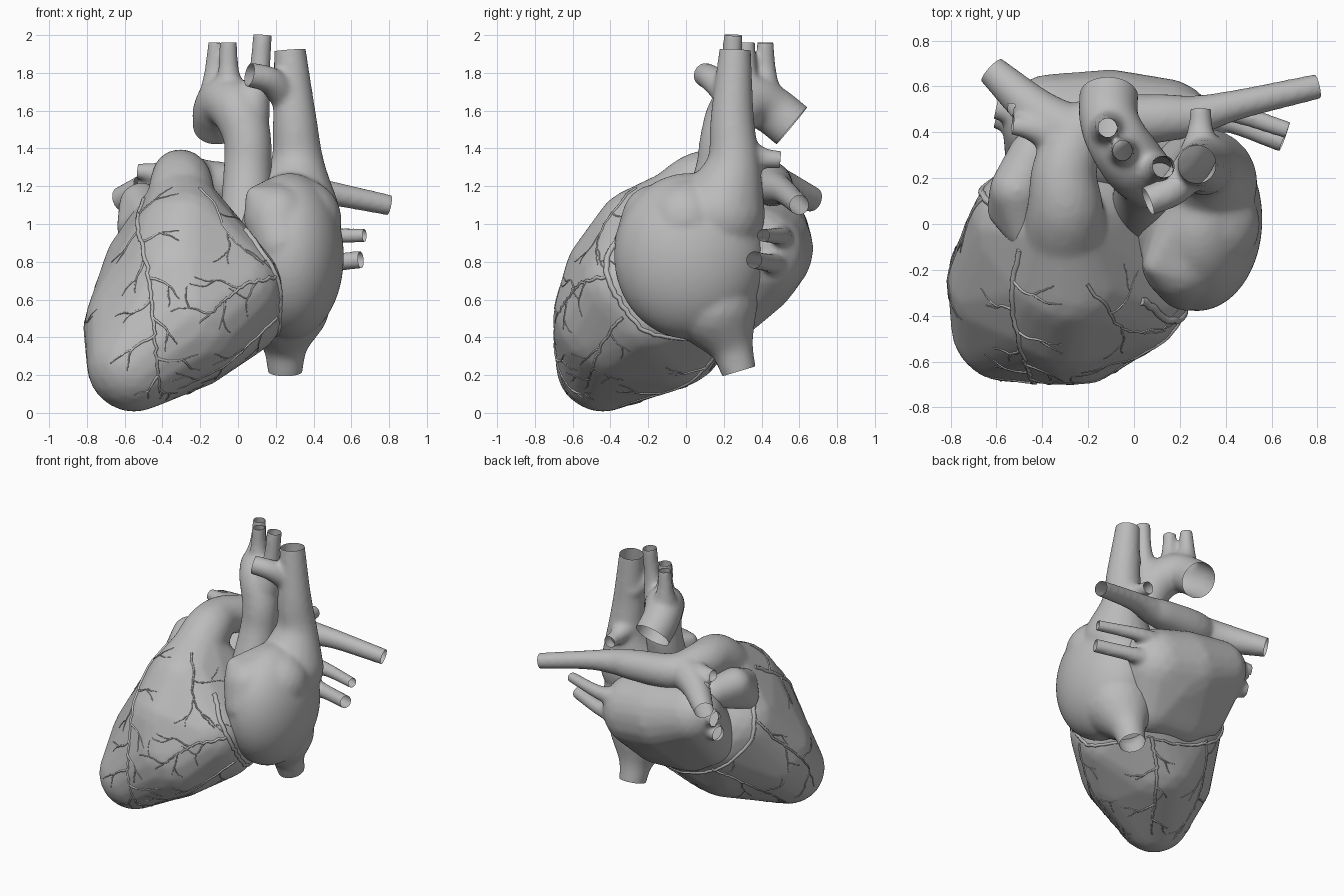
import bpy, bmesh, math, random
from mathutils import Vector, Matrix
from mathutils.bvhtree import BVHTree

random.seed(4)
if "Cube" in bpy.data.objects:
    bpy.data.objects.remove(bpy.data.objects["Cube"], do_unlink=True)

grey = bpy.data.materials.new("plain grey")
grey.use_nodes = True
grey.diffuse_color = (0.5, 0.5, 0.5, 1)
grey.node_tree.nodes["Principled BSDF"].inputs["Base Color"].default_value = (0.5, 0.5, 0.5, 1)

# Unit ball used to build every rounded form
ball = bmesh.new()
bmesh.ops.create_icosphere(ball, subdivisions=3, radius=1)
BALL = [v.co.copy() for v in ball.verts]
ball.free()


def hull(bm, balls):
    """Add the convex skin around balls given as (x, y, z, radius)."""
    part = bmesh.new()
    for x, y, z, r in balls:
        for p in BALL:
            part.verts.new(Vector((x, y, z)) + p * r)
    bmesh.ops.convex_hull(part, input=part.verts[:])
    loose = [v for v in part.verts if not v.link_faces]
    bmesh.ops.delete(part, geom=loose, context='VERTS')
    bmesh.ops.recalc_face_normals(part, faces=part.faces[:])
    append(bm, part)


def append(bm, part):
    mesh = bpy.data.meshes.new("part")
    part.to_mesh(mesh)
    part.free()
    bm.from_mesh(mesh)
    bpy.data.meshes.remove(mesh)


def ellipsoid(bm, centre, radii):
    part = bmesh.new()
    shape = Matrix.Translation(centre) @ Matrix.Diagonal((*radii, 1))
    bmesh.ops.create_icosphere(part, subdivisions=5, radius=1, matrix=shape)
    append(bm, part)


def spline(points, steps):
    """Smooth path through points of any dimension."""
    pts = [Vector(p) for p in points]
    pts = [pts[0] * 2 - pts[1]] + pts + [pts[-1] * 2 - pts[-2]]
    out = []
    for a, b, c, d in zip(pts, pts[1:], pts[2:], pts[3:]):
        for i in range(steps):
            t = i / steps
            out.append(0.5 * (2 * b + (c - a) * t + (2 * a - 5 * b + 4 * c - d) * t ** 2
                              + (3 * b - a - 3 * c + d) * t ** 3))
    return out + [pts[-2]]


def tube(bm, ends, points):
    """Sweep balls along a path; remember its end so it can be cut open."""
    path = spline(points, 5)
    for a, b in zip(path, path[1:]):
        hull(bm, (a, b))
    tip = path[-1].xyz
    ends.append((tip, (tip - path[-2].xyz).normalized(), path[-1].w))


def finish(name, bm, ends):
    """Fuse the pieces into one smooth skin and open the vessel ends."""
    mesh = bpy.data.meshes.new(name)
    bm.to_mesh(mesh)
    bm.free()
    obj = bpy.data.objects.new(name, mesh)
    bpy.context.collection.objects.link(obj)
    remesh = obj.modifiers.new("fuse", 'REMESH')
    remesh.mode = 'VOXEL'
    remesh.voxel_size = 0.014
    smooth = obj.modifiers.new("soften", 'SMOOTH')
    smooth.iterations = 12
    bpy.context.view_layer.update()
    graph = bpy.context.evaluated_depsgraph_get()
    skin = bpy.data.meshes.new_from_object(obj.evaluated_get(graph))
    obj.modifiers.clear()
    obj.data = skin
    bpy.data.meshes.remove(mesh)
    skin.name = name
    bm = bmesh.new()
    bm.from_mesh(skin)
    for tip, way, r in ends:
        faces = [f for f in bm.faces if (f.calc_center_median() - tip).length < 1.6 * r + 0.02]
        geom = set(faces)
        for f in faces:
            geom.update(f.edges)
            geom.update(f.verts)
        bmesh.ops.bisect_plane(bm, geom=list(geom), plane_co=tip, plane_no=way, clear_outer=True)
    bm.to_mesh(skin)
    bm.free()
    skin.materials.clear()
    skin.materials.append(grey)
    skin.shade_smooth()
    return obj


# Ventricles with the pulmonary trunk and its two arteries
bm, ends = bmesh.new(), []
hull(bm, [(-.55, -.44, .255, .25), (-.5, -.25, .46, .315), (-.27, -.35, .5, .355),
          (-.03, -.3, .66, .27), (0, -.2, .53, .24), (-.3, -.33, .7, .32),
          (-.28, -.22, .92, .28), (-.42, -.02, .74, .3), (0, .13, .62, .24),
          (-.35, .1, .65, .25), (-.3, -.05, 1.1, .19), (-.28, -.1, .45, .33)])
tube(bm, ends, [(-.3, -.05, 1.1, .19), (-.3, .08, 1.22, .165), (-.3, .25, 1.25, .14),
                (-.2, .42, 1.22, .125), (.1, .46, 1.2, .108), (.25, .47, 1.19, .09),
                (.45, .52, 1.17, .067), (.8, .6, 1.1, .056)])
tube(bm, ends, [(-.25, .38, 1.23, .13), (-.42, .49, 1.2, .1), (-.62, .67, 1.13, .068)])
tube(bm, ends, [(-.36, .4, 1.24, .09), (-.45, .42, 1.27, .055), (-.53, .43, 1.28, .042)])
ventricles = finish("ventricles_and_pulmonary_artery", bm, ends)

# Right atrium with its ear and the great veins
bm, ends = bmesh.new(), []
ellipsoid(bm, (.275, .02, .83), (.285, .4, .44))
hull(bm, [(.33, 0, 1.02, .22), (.21, -.16, 1.03, .18), (.23, -.24, .9, .14),
          (.09, -.18, 1.15, .05), (.28, .1, 1.12, .16)])
tube(bm, ends, [(.3, .18, 1.05, .24), (.315, .25, 1.3, .145), (.3, .245, 1.56, .116),
                (.275, .26, 1.92, .085)])
tube(bm, ends, [(.27, .26, 1.66, .09), (.17, .15, 1.76, .072), (.06, .1, 1.79, .066)])
tube(bm, ends, [(.29, .28, 1.38, .1), (.29, .4, 1.35, .058), (.29, .5, 1.34, .047)])
tube(bm, ends, [(.25, .14, .58, .24), (.25, .23, .38, .125), (.25, .28, .22, .092)])
finish("right_atrium_and_great_veins", bm, ends)

# Left atrium with four lung veins, resting on the ventricles
bm, ends = bmesh.new(), []
hull(bm, [(.11, .37, .83, .27), (-.1, .4, .87, .275), (-.36, .44, .95, .215),
          (0, .33, .78, .28), (-.3, .3, .8, .24), (-.2, .23, .63, .22),
          (-.36, .24, .7, .2), (.05, .24, .6, .2)])
tube(bm, ends, [(.15, .48, .93, .09), (.37, .5, .935, .05), (.67, .41, .94, .039)])
tube(bm, ends, [(.15, .46, .8, .1), (.37, .46, .79, .055), (.65, .36, .81, .048)])
for y, z in ((.51, 1), (.47, .87)):
    tube(bm, ends, [(-.36, .42, z - .03, .12), (-.47, y - .03, z, .075), (-.6, y, z, .054)])
finish("left_atrium_and_lung_veins", bm, ends)

# Left atrial ear
bm = bmesh.new()
hull(bm, [(-.44, .3, 1.08, .11), (-.51, .15, 1.1, .12), (-.56, .06, 1, .08),
          (-.48, -.03, 1.06, .08), (-.59, .08, .96, .05)])
finish("left_atrial_ear", bm, [])

# Aorta with its arch and three branches
bm, ends = bmesh.new(), []
tube(bm, ends, [(.04, .06, .9, .15), (.05, .17, 1.25, .13), (.05, .2, 1.45, .127),
                (0, .26, 1.6, .14), (-.07, .36, 1.65, .135), (-.11, .46, 1.6, .13),
                (-.11, .56, 1.52, .13)])
tube(bm, ends, [(-.1, .4, 1.66, .11), (-.12, .42, 1.8, .06), (-.115, .42, 1.96, .045)])
tube(bm, ends, [(-.04, .32, 1.66, .1), (-.05, .32, 1.8, .058), (-.05, .32, 1.96, .047)])
tube(bm, ends, [(.06, .23, 1.58, .11), (.11, .24, 1.78, .06), (.13, .25, 2, .052)])
finish("aorta", bm, ends)

# Coronary vessels laid over the ventricles
bm = bmesh.new()
bm.from_mesh(ventricles.data)
surface = BVHTree.FromBMesh(bm)
bm.free()
curve = bpy.data.curves.new("coronary_vessels", 'CURVE')
curve.dimensions = '3D'
curve.bevel_depth = 0.01
curve.bevel_resolution = 1
curve.use_fill_caps = True
curve.materials.append(grey)
coronaries = bpy.data.objects.new("coronary_vessels", curve)
bpy.context.collection.objects.link(coronaries)


def lay(points, start, end):
    """Draw one tapering vessel through points on the surface."""
    line = curve.splines.new('POLY')
    line.points.add(len(points) - 1)
    line.use_smooth = True
    for i, (p, q) in enumerate(zip(line.points, points)):
        p.co = (*q, 1)
        p.radius = start + (end - start) * i / (len(points) - 1)


def twig(start, way, length, size, forks):
    """Grow a wandering twig over the surface."""
    points, p = [start], start
    steps = max(4, int(length / 0.02))
    for i in range(steps):
        normal = surface.find_nearest(p)[1]
        way = way - normal * way.dot(normal)
        way = Matrix.Rotation(random.uniform(-.35, .35), 3, normal) @ way.normalized()
        p = surface.find_nearest(p + way * 0.02)[0]
        points.append(p)
        if forks and i == steps // 2:
            side = Matrix.Rotation(random.choice((-.8, .8)), 3, normal) @ way
            twig(p, side, length * 0.6, size * 0.7, forks - 1)
    lay(points, size, 0.25)


def vessel(points, size, gap):
    """Lay a slightly wavy main vessel with twigs on alternate sides."""
    path = []
    for p in spline(points, 8):
        sway = Vector([random.uniform(-.007, .007) for _ in range(3)])
        path.append(surface.find_nearest(p + sway)[0])
    lay(path, size, size * 0.4)
    for i in range(gap, len(path) - 1, gap):
        normal = surface.find_nearest(path[i])[1]
        turn = 0.8 if i // gap % 2 else -0.8
        way = Matrix.Rotation(turn, 3, normal) @ (path[i + 1] - path[i - 1])
        twig(path[i], way, random.uniform(.14, .28), size * 0.6, 1)


# Front groove vessel and its companions
vessel([(-.45, -.1, 1.1), (-.5, -.35, .95), (-.46, -.52, .8), (-.45, -.62, .6),
        (-.44, -.68, .4), (-.42, -.66, .2), (-.4, -.55, .06)], 1.4, 4)
vessel([(-.22, -.25, 1.15), (-.1, -.4, 1), (0, -.48, .9), (.12, -.46, .78)], .8, 6)
vessel([(.2, -.42, .72), (.05, -.58, .68), (-.08, -.65, .58), (-.2, -.7, .48)], 1, 5)
vessel([(.24, -.35, .5), (.1, -.45, .36), (-.1, -.5, .22), (-.3, -.55, .1)], .9, 5)
# Ring between atria and ventricles
vessel([(.08, -.35, 1.02), (.16, -.42, .8), (.23, -.36, .6), (.25, -.24, .44),
        (.18, 0, .36), (.06, .2, .36)], 1.9, 41)
vessel([(-.58, .05, .95), (-.64, .16, .7), (-.45, .3, .46), (-.2, .28, .37),
        (.06, .22, .36)], 1.7, 41)
# Side, back and underside vessels
vessel([(-.62, .1, .85), (-.74, -.05, .65), (-.81, -.25, .45), (-.76, -.42, .2)], 1, 5)
vessel([(-.42, .3, .48), (-.5, .15, .4), (-.6, -.1, .25), (-.62, -.35, .08)], 1, 5)
vessel([(.03, .22, .36), (-.12, .1, .25), (-.28, -.12, .13), (-.45, -.35, .02)], 1.4, 4)
